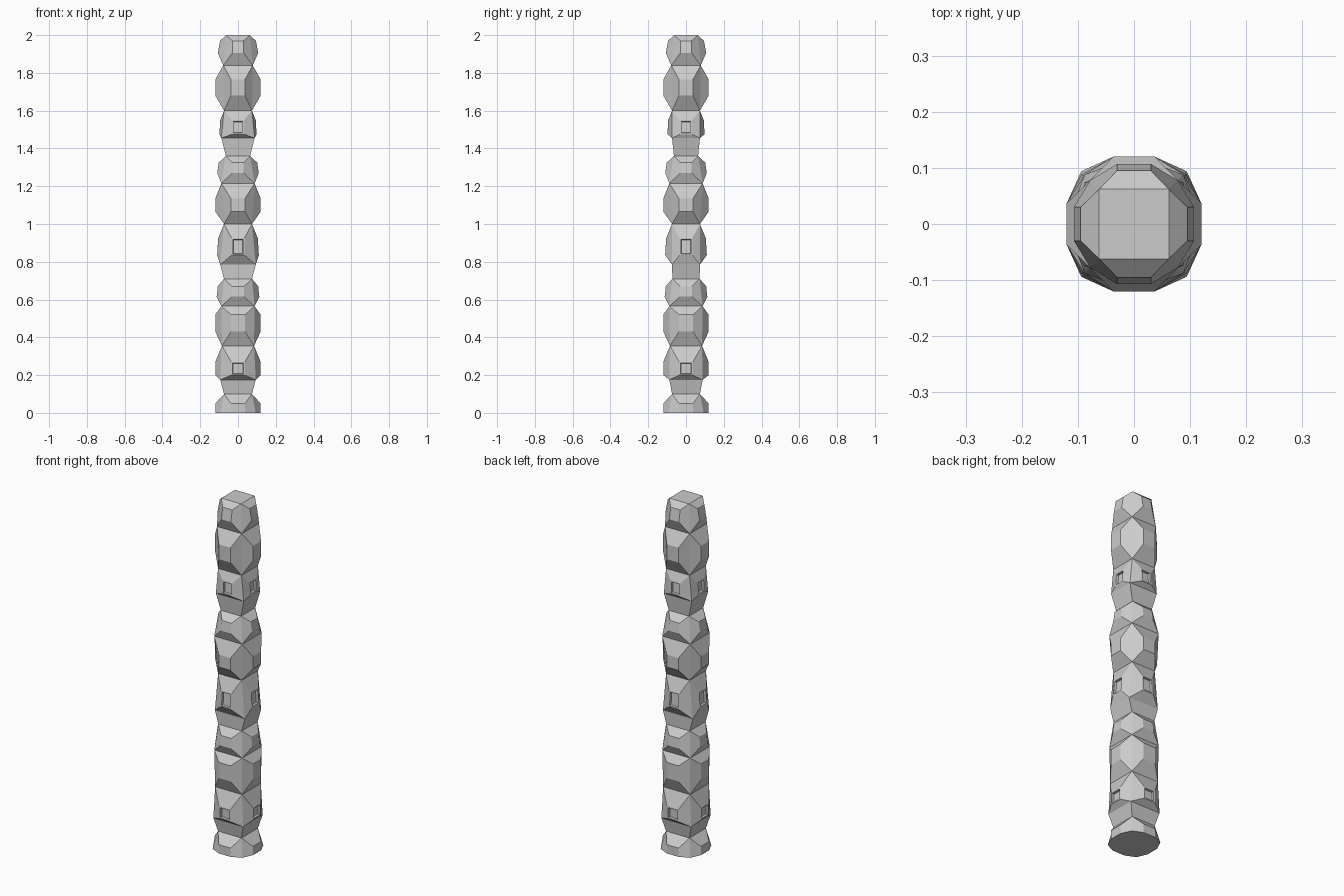
import bpy, bmesh
from mathutils import Vector

if "Cube" in bpy.data.objects:
    bpy.data.objects.remove(bpy.data.objects["Cube"])

# Necks of the carved post, bottom to top: height, half width x, half depth y
NECKS = [(0, .094, .094), (.10, .074, .074), (.175, .094, .088), (.355, .085, .085),
         (.565, .088, .088), (.71, .074, .072), (.785, .094, .074), (1.0, .074, .074),
         (1.215, .088, .088), (1.36, .064, .064), (1.455, .088, .074), (1.6, .074, .074),
         (1.84, .078, .078), (2.0, .062, .062)]

# Facet pushed out of each side between two necks:
# bottom height, top height, half width, reach at bottom, reach at top, recessed?
FACETS = [(0, .05, .037, .12, .12, False), None,
          (.20, .27, .036, .12, .12, True),
          (.43, .52, .037, .12, .12, False),
          (.615, .67, .032, .113, .107, False), None,
          (.835, .925, .034, .11, .105, True),
          (1.065, 1.135, .037, .12, .12, False),
          (1.27, 1.325, .03, .11, .102, False), None,
          (1.475, 1.55, .032, .098, .094, True),
          (1.68, 1.765, .037, .12, .12, False),
          (1.905, 1.97, .03, .107, .095, False)]

bm = bmesh.new()
rings = [[bm.verts.new((sx * x, sy * y, z)) for sx, sy in ((-1, -1), (1, -1), (1, 1), (-1, 1))]
         for z, x, y in NECKS]


def bridge(outer, inner):
    for i in range(4):
        j = (i + 1) % 4
        bm.faces.new((outer[i], outer[j], inner[j], inner[i]))


# Sides: plain bands or raised facets, some with a small square recess
for k, facet in enumerate(FACETS):
    lo, hi = rings[k], rings[k + 1]
    for i in range(4):
        j = (i + 1) % 4
        face = [lo[i], lo[j], hi[j], hi[i]]
        if facet is None:
            bm.faces.new(face)
            continue
        z0, z1, half, r0, r1, recessed = facet
        n = Vector(((0, -1, 0), (1, 0, 0), (0, 1, 0), (-1, 0, 0))[i])
        t = Vector((-n.y, n.x, 0))

        def panel(m, depth):
            return [bm.verts.new(n * (r - depth) + t * s + Vector((0, 0, z)))
                    for s, r, z in ((m - half, r0, z0 + m), (half - m, r0, z0 + m),
                                    (half - m, r1, z1 - m), (m - half, r1, z1 - m))]
        inner = panel(0, 0)
        bridge(face, inner)
        if recessed:
            rim, floor = panel(.007, 0), panel(.009, .012)
            bridge(inner, rim)
            bridge(rim, floor)
            inner = floor
        bm.faces.new(inner)

# End caps
bm.faces.new(rings[0][::-1])
bm.faces.new(rings[-1])
bmesh.ops.recalc_face_normals(bm, faces=bm.faces)

mesh = bpy.data.meshes.new("carved_post")
bm.to_mesh(mesh)
bm.free()
post = bpy.data.objects.new("carved_post", mesh)
bpy.context.collection.objects.link(post)
